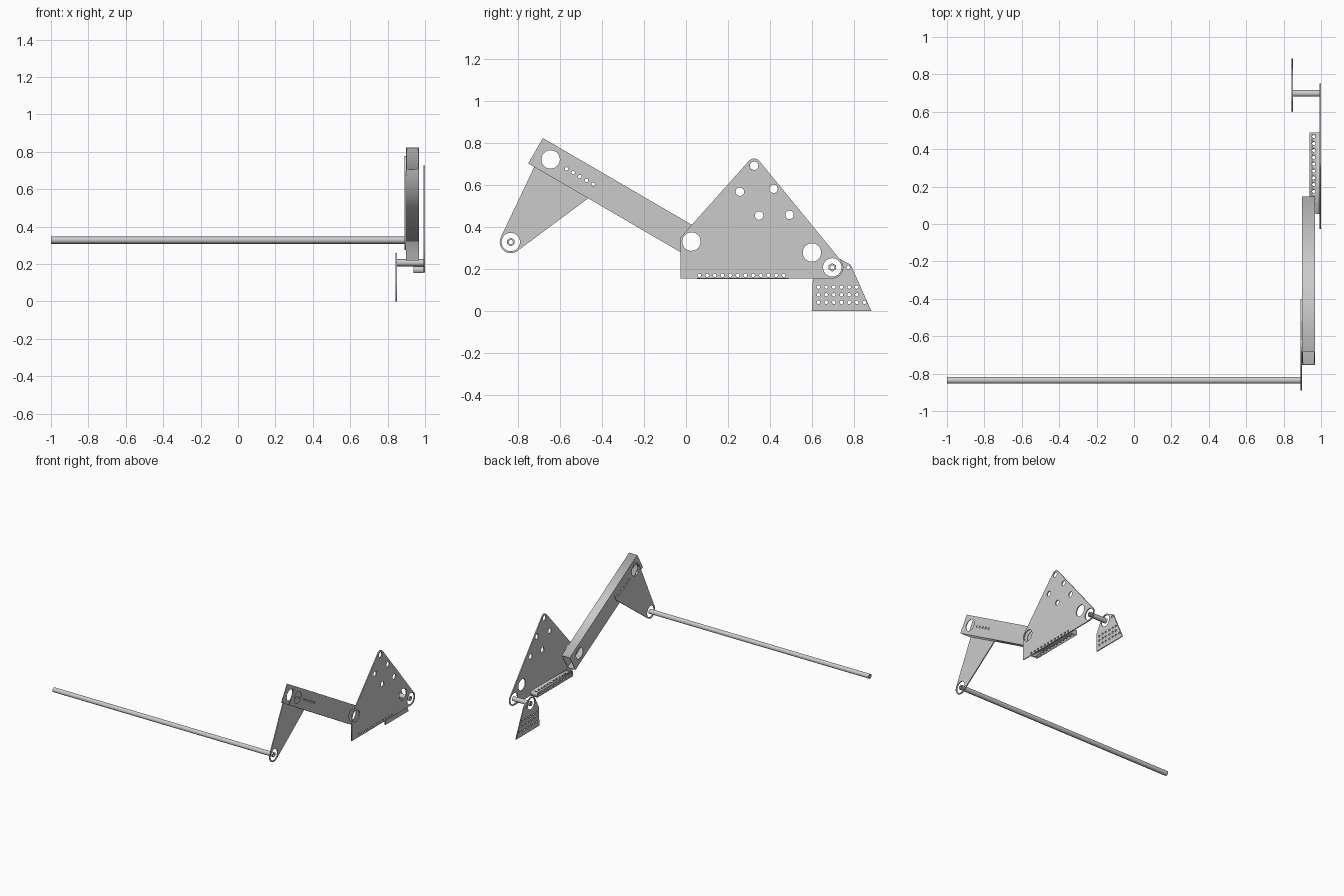
import bpy
from math import cos, sin, pi, radians
from mathutils import Matrix, Vector
from mathutils.geometry import convex_hull_2d

if "Cube" in bpy.data.objects:
    bpy.data.objects.remove(bpy.data.objects["Cube"])

metal = bpy.data.materials.new("plain_grey_metal")
metal.use_nodes = True
GREY = (0.6, 0.6, 0.6, 1)
metal.diffuse_color = GREY
metal.node_tree.nodes["Principled BSDF"].inputs["Base Color"].default_value = GREY

# Sheet-metal axes: local x, y, z become world y, z, x
SIDE = Matrix(((0, 0, 1, 0), (1, 0, 0, 0), (0, 1, 0, 0), (0, 0, 0, 1)))


def circle(c, r, n=32, turn=0.0):
    return [(c[0] + r * cos(turn + 2 * pi * i / n),
             c[1] + r * sin(turn + 2 * pi * i / n)) for i in range(n)]


def hull(points):
    pts = [Vector(p) for p in points]
    return [pts[i][:] for i in convex_hull_2d(pts)]


def sheet(name, outline, holes, start, end, axes=SIDE):
    """Extrude an outline with holes from start to end."""
    curve = bpy.data.curves.new(name, 'CURVE')
    curve.dimensions = '2D'
    curve.fill_mode = 'BOTH'
    curve.extrude = (end - start) / 2
    for loop in [outline] + holes:
        spline = curve.splines.new('POLY')
        spline.points.add(len(loop) - 1)
        for p, q in zip(spline.points, loop):
            p.co = (q[0], q[1], 0, 1)
        spline.use_cyclic_u = True
    temp = bpy.data.objects.new(name, curve)
    bpy.context.scene.collection.objects.link(temp)
    bpy.context.view_layer.update()
    mesh = bpy.data.meshes.new_from_object(temp)
    bpy.data.objects.remove(temp)
    mesh.transform(axes @ Matrix.Translation((0, 0, (start + end) / 2)))
    mesh.materials.clear()
    mesh.materials.append(metal)
    mesh.name = name
    ob = bpy.data.objects.new(name, mesh)
    bpy.context.scene.collection.objects.link(ob)
    return ob


BIG, SMALL, STEP = 0.044, 0.0085, 0.0366
ROUND = 0.053
rod_axis = (-0.836, 0.328)
arm_top = Vector((-0.646, 0.722))
arm_low = Vector((0.026, 0.33))
foot_axis = (0.698, 0.207)
along = Vector((cos(radians(30)), -sin(radians(30))))
across = Vector((-along.y, along.x))
arm_row = [Vector((-0.57, 0.677)) + along * STEP * i for i in range(5)]
bar_row = [0.064 + STEP * i for i in range(12)]

# Side plate with its mounting holes
bar_holes = [circle((y, 0.169), SMALL, 16) for y in bar_row]
plate_holes = [(0.325, 0.692), (0.257, 0.568), (0.418, 0.582), (0.349, 0.454), (0.494, 0.458)]
sheet("side_plate",
      hull([(-0.026, 0.154), (-0.026, 0.35)]
           + circle((0.325, 0.692), 0.034) + circle(foot_axis, ROUND)),
      [circle(c, 0.02) for c in plate_holes]
      + [circle(c, BIG) for c in (arm_low, (0.601, 0.278), foot_axis)] + bar_holes,
      0.992, 1.0)

# Drilled bar along the foot of the side plate, holed both ways
bar = sheet("drilled_bar", [(0.053, 0.151), (0.49, 0.151), (0.49, 0.188), (0.053, 0.188)],
            bar_holes, 0.937, 0.992)
drills = []
for y in bar_row:
    drills.append(sheet("drill", circle((0.961, y), SMALL, 16), [], 0.1, 0.25, Matrix()))
for drill in drills:
    cut = bar.modifiers.new("hole", 'BOOLEAN')
    cut.operation, cut.solver, cut.object = 'DIFFERENCE', 'EXACT', drill
bpy.context.view_layer.update()
drilled = bpy.data.meshes.new_from_object(bar.evaluated_get(bpy.context.evaluated_depsgraph_get()))
bar.modifiers.clear()
bar.data = drilled
for drill in drills:
    bpy.data.objects.remove(drill)


# Hollow square-ended arm: two drilled sides, top and bottom walls
def strip(low, high):
    a, b = arm_top - along * 0.083, arm_low + along * 0.1
    return [(p + across * h)[:] for p, h in ((a, low), (b, low), (b, high), (a, high))]


HALF, WALL = 0.07, 0.005
arm_holes = [circle(c, BIG) for c in (arm_top, arm_low)] + [circle(c, SMALL, 16) for c in arm_row]
for side, x in (("inner", 0.898), ("outer", 0.963)):
    sheet("arm_" + side + "_wall", strip(-HALF, HALF), arm_holes, x, x + WALL)
for side, low in (("bottom", -HALF), ("top", HALF - WALL)):
    sheet("arm_" + side + "_wall", strip(low, low + WALL), [], 0.903, 0.963)

# Crank plate joining the arm to the long rod
sheet("crank_plate",
      hull(circle(rod_axis, ROUND) + circle(arm_top, 0.055) + circle(arm_row[-1], 0.04)),
      [circle(c, BIG) for c in (rod_axis, arm_top)] + [circle(c, SMALL, 16) for c in arm_row],
      0.889, 0.897)

# Foot plate with a grid of small holes
grid = [(0.632 + STEP * i, 0.04 + STEP * j) for j in range(3) for i in range(7 if j == 0 else 6)]
sheet("foot_plate",
      hull([(0.6, 0.0), (0.605, 0.145), (0.884, 0.0)]
           + circle(foot_axis, ROUND) + circle((0.772, 0.207), 0.018)),
      [circle(foot_axis, BIG)] + [circle(c, SMALL, 16) for c in grid + [(0.774, 0.207)]],
      0.843, 0.851)

# Hollow six-sided rods
for name, axis, start, end in (("long_rod", rod_axis, -1.0, 0.895),
                               ("foot_rod", foot_axis, 0.846, 0.997)):
    sheet(name, circle(axis, 0.02, 6, pi / 2), [circle(axis, 0.01, 16)], start, end)
